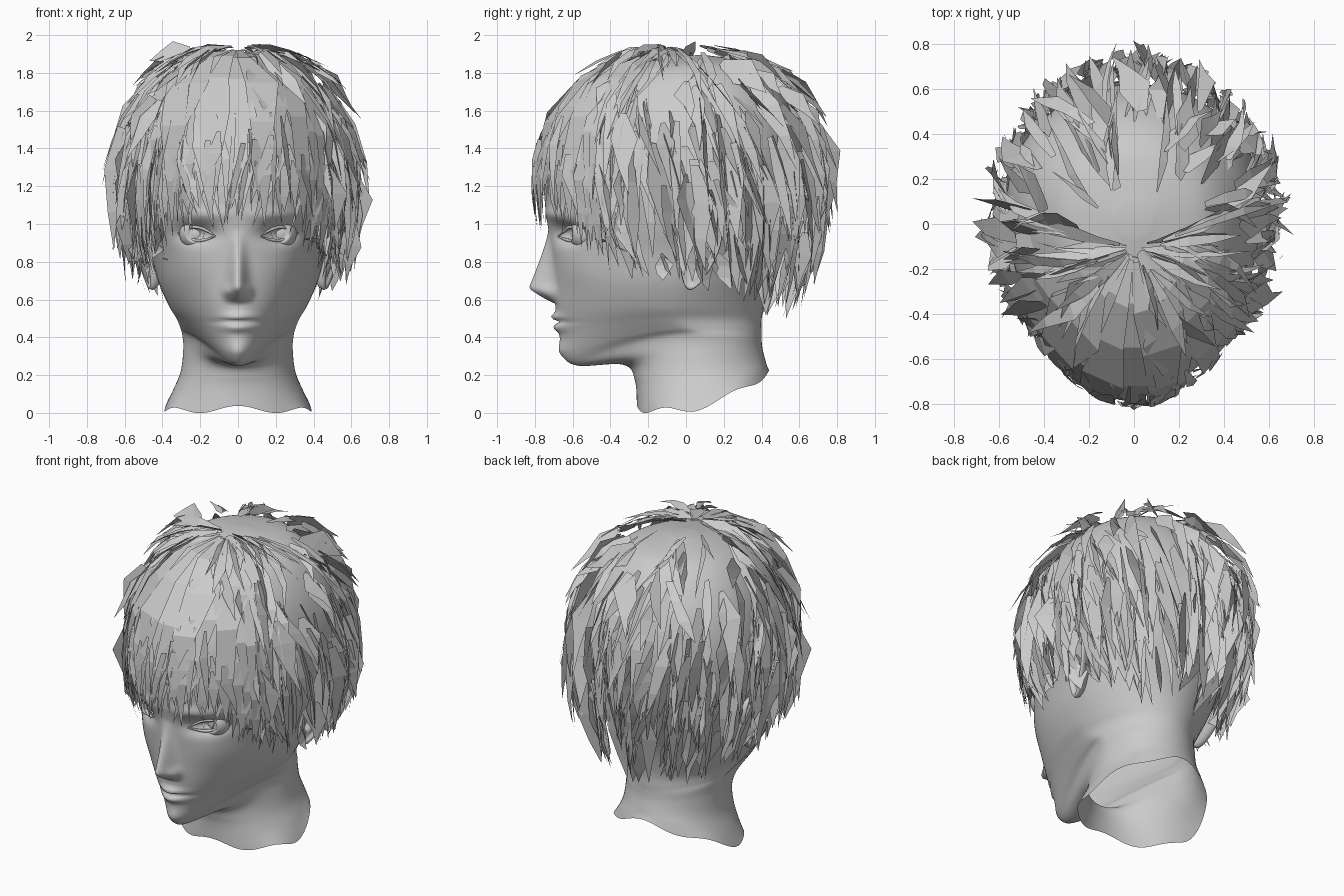
import bpy, bmesh, random
from math import sin, cos, pi, exp, radians, copysign
from mathutils import Vector
from mathutils.bvhtree import BVHTree

if "Cube" in bpy.data.objects:
    bpy.data.objects.remove(bpy.data.objects["Cube"])

random.seed(11)
rnd = random.uniform


def make(name, verts, faces, smooth=True):
    me = bpy.data.meshes.new(name)
    me.from_pydata([tuple(v) for v in verts], [], faces)
    ob = bpy.data.objects.new(name, me)
    bpy.context.collection.objects.link(ob)
    me.polygons.foreach_set("use_smooth", [smooth] * len(me.polygons))
    me.update()
    return ob


def spline(table, t):
    """Catmull-Rom sample of a table of tuples."""
    n = len(table) - 1
    i = max(0, min(int(t), n - 1))
    f = t - i
    p = [table[max(0, min(n, i + k))] for k in (-1, 0, 1, 2)]
    return [0.5 * (2 * b + (c - a) * f + (2 * a - 5 * b + 4 * c - d) * f * f
                   + (3 * b - a - 3 * c + d) * f ** 3) for a, b, c, d in zip(*p)]


def bump(d, s):
    return exp(-(d / s) ** 2)


# Head and neck: tilted rings
# (front y, front z, back y, back z, half width, widest y, front taper, side lift)
RINGS = [(-.06, 1.89, .10, 1.895, .08, .03, 0, 0), (-.35, 1.82, .36, 1.84, .32, .05, 0, 0),
         (-.57, 1.68, .53, 1.65, .47, .08, 0, 0), (-.70, 1.47, .61, 1.42, .55, .10, 0, 0),
         (-.75, 1.22, .62, 1.18, .565, .10, 0, 0), (-.735, 1.02, .57, .98, .52, .08, 0, 0),
         (-.715, .88, .50, .82, .465, .02, 0, 0), (-.70, .70, .44, .68, .42, -.05, .05, 0),
         (-.69, .55, .41, .56, .365, -.08, .14, .01), (-.67, .42, .40, .49, .325, -.06, .27, .04),
         (-.645, .31, .40, .43, .305, 0, .42, .07), (-.57, .25, .40, .39, .295, .06, .5, .08),
         (-.33, .255, .405, .34, .29, .08, .15, .03), (-.27, .17, .42, .28, .31, .08, 0, -.03),
         (-.26, .02, .44, .21, .39, .05, 0, -.08)]


def face_relief(x, z):
    """Forward push of the face surface for nose, lips, eyes and chin."""
    x = abs(x)
    if z > .66:
        nose = .135 * max(0, (.97 - z) / .31) ** 1.1
    else:
        nose = .135 * max(0, 1 - (.66 - z) / .08) ** .8
    k = max(0, min(1, (.97 - z) / .3))
    d = nose * bump(x, .032 + .014 * k)
    d += .035 * bump(x - .055, .024) * bump(z - .64, .03)
    lips = bump(x, .075)
    d += lips * (.03 * bump(z - .508, .02) + .026 * bump(z - .452, .022))
    d -= bump(x, .11) * .022 * bump(z - .482, .008)
    d += .02 * bump(x, .08) * bump(z - .32, .05)
    d -= .075 * bump(x - .22, .095) * bump(z - .95, .048)
    d += .022 * bump(x - .2, .15) * bump(z - 1.05, .035)
    d += .012 * bump(x - .26, .1) * bump(z - .78, .1)
    return d


SEG, ROWS = 96, 140
hv, hf = [], []
for r in range(ROWS + 1):
    yf, zf, yb, zb, w, yc, taper, lift = spline(RINGS, r / ROWS * (len(RINGS) - 1))
    for s in range(SEG):
        u = 2 * pi * s / SEG
        a = u - .5 * sin(u)
        x = w * sin(a) * (1 - taper * max(0, cos(a)))
        y = yc - (yc - yf if cos(a) > 0 else yb - yc) * cos(a)
        fr = (y - yf) / (yb - yf)
        z = zf + (zb - zf) * fr + lift * sin(pi * fr)
        if cos(a) > 0 and .2 < z < 1.3 and y < -.3:
            y -= face_relief(x, z)
        if r > ROWS - 6:  # ragged lower edge
            z += .017 * cos(6 * a) * (r - ROWS + 6) / 6
        hv.append((x, y, max(0, z)))
for r in range(ROWS):
    for s in range(SEG):
        a, b = r * SEG + s, r * SEG + (s + 1) % SEG
        hf.append((a, a + SEG, b + SEG, b))
hf.append(tuple(range(SEG)))
make("head_and_neck", hv, hf)
skin = BVHTree.FromPolygons([Vector(v) for v in hv], hf)


def on_face(x, z, lift):
    hit = skin.ray_cast(Vector((x, -2, z)), Vector((0, 1, 0)))[0]
    return Vector((x, hit.y - lift, z))


def tube(name, pts, radius):
    cu = bpy.data.curves.new(name, 'CURVE')
    cu.dimensions, cu.bevel_depth, cu.bevel_resolution = '3D', radius, 1
    sp = cu.splines.new('POLY')
    sp.points.add(len(pts) - 1)
    for i, (q, p) in enumerate(zip(sp.points, pts)):
        q.co = (*p, 1)
        q.radius = .3 + .7 * sin(pi * i / (len(pts) - 1))
    bpy.context.collection.objects.link(bpy.data.objects.new(name, cu))


for side, sn in (("left", 1), ("right", -1)):
    # Eyeball with a sunken iris, and lids
    bpy.ops.mesh.primitive_uv_sphere_add(segments=32, ring_count=24, radius=.09,
                                         location=(sn * .22, -.53, .95), rotation=(pi / 2, 0, sn * .1))
    eye = bpy.context.object
    eye.name = side + "_eye"
    for v in eye.data.vertices:
        if v.co.z > .083:
            v.co.z -= .03
    bpy.ops.object.shade_smooth()
    for lid, h in (("upper", .042), ("lower", -.03)):
        tube(f"{side}_{lid}_lid", [on_face(sn * (.12 + .2 * i / 10),
             .935 + .015 * i / 10 + h * sin(pi * i / 10), .002) for i in range(11)], .01)
    # Ear: dished shell with a rolled rim (radius fraction, outward height)
    ev, ef, N = [], [], 32
    EAR = [(.08, -.015), (.35, -.02), (.55, .0), (.66, .025), (.76, .012), (.88, .03),
           (.96, .042), (1, .025), (.93, .0), (.6, -.05)]
    for k, h in EAR:
        for i in range(N):
            a = 2 * pi * i / N
            dz = .19 * k * sin(a)
            dy = .098 * k * cos(a) * (1 + .3 * sin(a)) + .25 * dz
            ev.append((sn * (.465 + h + .3 * dy + .12 * dz), .07 + dy, .84 + dz))
    for r in range(len(EAR) - 1):
        for i in range(N):
            a, b = r * N + i, r * N + (i + 1) % N
            ef.append((a, b, b + N, a + N)[::sn])
    ef.append(tuple(range(N))[::-sn])
    make(side + "_ear", ev, ef)

# Hair shell: (radius fraction, height) from crown to tips
SHELL = [(.05, 1.93), (.38, 1.9), (.7, 1.77), (.92, 1.55), (1, 1.25), (.97, .95), (.86, .7), (.75, .5)]
ENDS = [4.75, 4.7, 5.8, 6.0, 6.5, 6.95, 6.95]  # tip level every 30 degrees from the front


def shell(th, t, scale=1):
    r, z = spline(SHELL, t)
    if cos(th) > 0:
        r *= 1 - .07 * sin(2 * th) ** 2
    y = -cos(th) * (.82 if cos(th) > 0 else .76) * r - .1 * max(0, 1 - t / 2)
    return Vector((sin(th) * .66 * r * scale, y * scale, z + max(0, z - 1) * (scale - 1)))


def lock(vs, fs, th, t0, t1, hw, scale, flick=0, twist=0, sway=0, rows=5):
    """One pointed hair card following the shell, widest near its first third."""
    base = len(vs)
    for i in range(rows):
        f = i / rows
        t, a, s = t0 + (t1 - t0) * f, th + sway * f, scale + flick * f * f
        p = shell(a, t, s)
        tan = (shell(a + .02, t) - shell(a - .02, t)).normalized()
        nor = tan.cross(shell(a, t + .05) - shell(a, t - .05)).normalized()
        w = hw * (.4 + 1.8 * f if f < .34 else 1.5 * (1 - f)) * min(1, .15 + spline(SHELL, t)[0])
        tw = twist * (1 - .4 * f)
        off = (tan * cos(tw) + nor * sin(tw)) * w
        vs += [p - off * rnd(.3, 1.2), p + off * rnd(.3, 1.2)]
    vs.append(shell(th + sway, t1, scale + flick))
    for i in range(rows - 1):
        a = base + 2 * i
        fs.append((a, a + 1, a + 3, a + 2))
    e = base + 2 * rows
    fs.append((e - 2, e - 1, e))


def tip_level(th):
    d = min(5.99, abs((th + pi) % (2 * pi) - pi) / radians(30))
    i = int(d)
    return ENDS[i] + (ENDS[i + 1] - ENDS[i]) * (d - i)


# Fringe: broad overlapping sheets from the parting, plus thin strands
v, f = [], []
for i in range(15):
    th = radians(-52 + 104 * i / 14)
    lock(v, f, th, rnd(0, .3), tip_level(th) + rnd(-.4, .2), rnd(.15, .19),
         .97 + .012 * (i % 3), sway=rnd(-.1, .1), rows=5)
for i in range(65):
    th = radians(rnd(-62, 62))
    lock(v, f, th, rnd(2.8, 3.8), tip_level(th) + rnd(-.5, .3), rnd(.02, .06),
         rnd(.95, 1.0), twist=rnd(-.6, .6), sway=rnd(-.2, .2), rows=3)
make("hair_fringe", v, f, False)

# Sides and back: layered locks swept backward, closer to the neck toward the nape
v, f = [], []
for i in range(320):
    th = radians(rnd(46, 180)) * (-1) ** i
    t0 = rnd(1.8, 5.5)
    t1 = min(t0 + rnd(1.0, 2.3), tip_level(th) + rnd(-.3, .2))
    lock(v, f, th, t0, t1, rnd(.035, .095), rnd(.9, 1.0) - .08 * max(0, t0 - 3.8) / 1.5,
         rnd(-.02, .12), rnd(-1.5, 1.5), copysign(rnd(-.1, .24), th), 3)
make("hair_sides_and_back", v, f, False)

# Crown: short lifted tufts around the parting and top
v, f = [], []
for i in range(50):
    th = radians(rnd(25, 95)) * (-1) ** i
    t0 = rnd(0, 1.1)
    lock(v, f, th, t0, t0 + rnd(1.0, 2.4), rnd(.04, .09), rnd(.98, 1.03),
         rnd(0, .08), rnd(-1, 1), rnd(-.3, .3), 3)
for i in range(28):
    th = radians(rnd(95, 265))
    t0 = rnd(.7, 2)
    lock(v, f, th, t0, t0 + rnd(.7, 1.4), rnd(.04, .12), rnd(1, 1.05),
         rnd(0, .07), rnd(-1.2, 1.2), rnd(-.3, .3), 3)
make("hair_crown", v, f, False)
